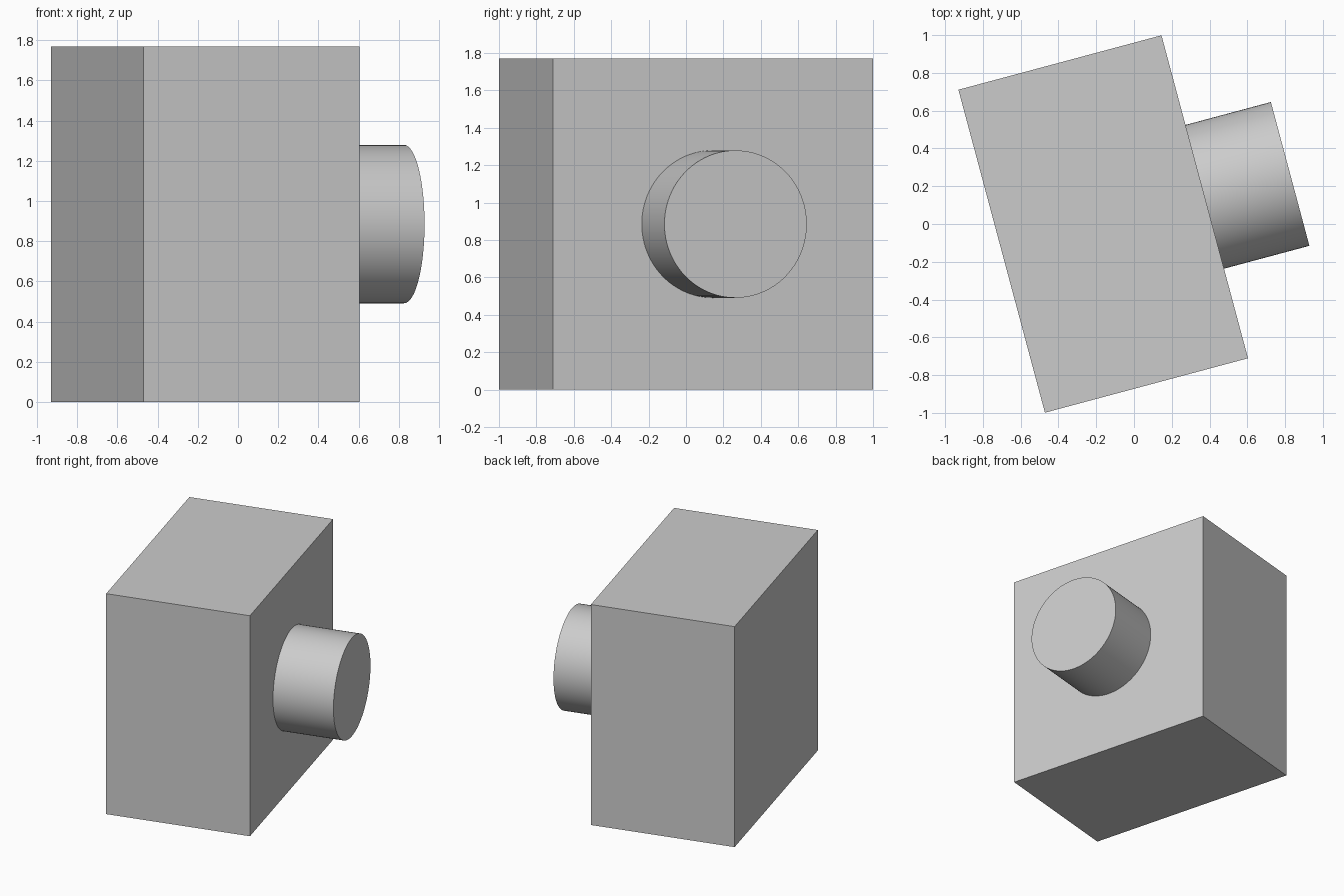
import bpy
from math import radians, pi
from mathutils import Matrix

cube = bpy.data.objects.get("Cube")
if cube:
    bpy.data.objects.remove(cube, do_unlink=True)

# Overall dimensions
WIDTH, LENGTH, HEIGHT = 1.113, 1.77, 1.77
KNOB_RADIUS, KNOB_REACH = 0.394, 0.468
SINK = 0.005
placement = Matrix.Translation((-0.163, 0, HEIGHT / 2)) @ Matrix.Rotation(radians(15), 4, "Z")

# Single grey finish
grey = bpy.data.materials.new("light_grey")
grey.use_nodes = True
colour = (0.6, 0.6, 0.6, 1)
grey.diffuse_color = colour
grey.node_tree.nodes["Principled BSDF"].inputs["Base Color"].default_value = colour


def finish(name, local):
    """Name the active object, colour it and turn it with the whole model."""
    obj = bpy.context.object
    obj.name = name
    obj.data.name = name
    obj.data.materials.append(grey)
    obj.matrix_world = placement @ local
    return obj


# Rectangular body
bpy.ops.mesh.primitive_cube_add(size=1)
body = finish("body_block", Matrix.Identity(4))
body.data.transform(Matrix.Diagonal((WIDTH, LENGTH, HEIGHT, 1)))

# Round stub on the broad side, just sunk into the body
depth = KNOB_REACH + SINK
bpy.ops.mesh.primitive_cylinder_add(vertices=96, radius=KNOB_RADIUS, depth=depth)
finish("side_cylinder",
       Matrix.Translation((WIDTH / 2 - SINK + depth / 2, 0, 0)) @ Matrix.Rotation(pi / 2, 4, "Y"))
bpy.ops.object.shade_smooth_by_angle(angle=radians(30))
